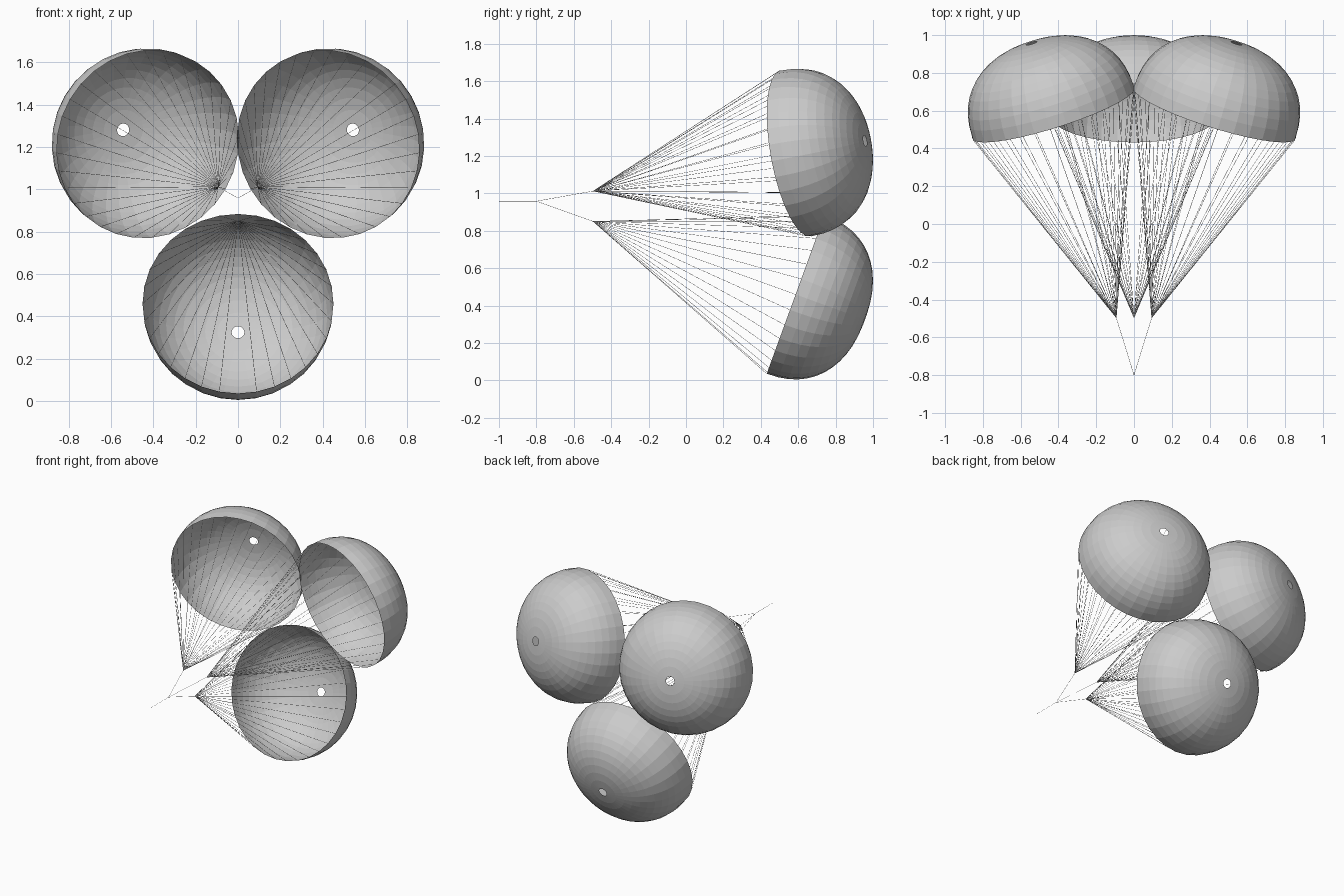
import bpy, bmesh, math
from mathutils import Vector, Matrix

if "Cube" in bpy.data.objects:
    bpy.data.objects.remove(bpy.data.objects["Cube"])

SEG, RINGS = 32, 12
RADIUS, DEPTH, VENT = 0.451, 0.395, 0.03
POWER = 2 / 2.3             # slightly boxy dome profile
TILT = math.radians(20)
HUB = Vector((0, -0.8, 0.958))

# One plain grey for cloth and cords
grey = bpy.data.materials.new("light grey fabric")
grey.diffuse_color = (0.6, 0.6, 0.6, 1)
grey.use_nodes = True
grey.node_tree.nodes["Principled BSDF"].inputs["Base Color"].default_value = grey.diffuse_color


def cords(name, pairs):
    """Thin straight cords, each joining two points."""
    cu = bpy.data.curves.new(name, 'CURVE')
    cu.dimensions = '3D'
    cu.bevel_depth = 0.0009
    cu.bevel_resolution = 0
    for a, b in pairs:
        s = cu.splines.new('POLY')
        s.points.add(1)
        s.points[0].co = (*a, 1)
        s.points[1].co = (*b, 1)
    cu.materials.append(grey)
    bpy.context.collection.objects.link(bpy.data.objects.new(name, cu))


def canopy(name, place):
    """Open dome with a vent hole at its crown; returns the rim points."""
    bm = bmesh.new()
    end = math.acos((VENT / RADIUS) ** (1 / POWER))
    rings = []
    for i in range(RINGS + 1):
        t = end * i / RINGS
        r = RADIUS * math.cos(t) ** POWER
        h = DEPTH * math.sin(t) ** POWER
        rings.append([bm.verts.new(place @ Vector((r * math.sin(a), h, -r * math.cos(a))))
                      for a in (2 * math.pi * k / SEG for k in range(SEG))])
    for lo, hi in zip(rings, rings[1:]):
        for k in range(SEG):
            n = (k + 1) % SEG
            bm.faces.new((lo[k], lo[n], hi[n], hi[k]))
    bmesh.ops.recalc_face_normals(bm, faces=bm.faces)
    # normals face away from the dome's inside
    inside = place @ Vector((0, 0, 0))
    f = bm.faces[:][0]
    if f.normal.dot(f.calc_center_median() - inside) < 0:
        bmesh.ops.reverse_faces(bm, faces=bm.faces)
    rim = [v.co.copy() for v in rings[0]]
    me = bpy.data.meshes.new(name)
    bm.to_mesh(me)
    bm.free()
    me.materials.append(grey)
    bpy.context.collection.objects.link(bpy.data.objects.new(name, me))
    return rim


# Three parachutes around the central axis, the upper pair nudged inward and up
risers = []
for label, deg, dx, dz in (("lower", 0, 0, 0), ("right", -120, -0.006, 0.006),
                           ("left", 120, 0.006, 0.006)):
    spin = Matrix.Translation((0, 0, HUB.z)) @ Matrix.Rotation(math.radians(deg), 4, 'Y')
    place = (Matrix.Translation((dx, 0, dz)) @ spin @ Matrix.Translation((0, 0.586, -0.4985))
             @ Matrix.Rotation(-TILT, 4, 'X'))
    # spinning about y maps the lower chute to the upper left and right
    rim = canopy(label + "_canopy", place)
    knot = spin @ Vector((0, -0.497, -0.108))
    cords(label + "_suspension_lines", [(knot, p) for p in rim])
    risers.append((knot, HUB))

# Risers join at the hub, then one tow line runs forward
cords("risers", risers)
cords("tow_line", [(HUB, Vector((0, -1, HUB.z)))])
